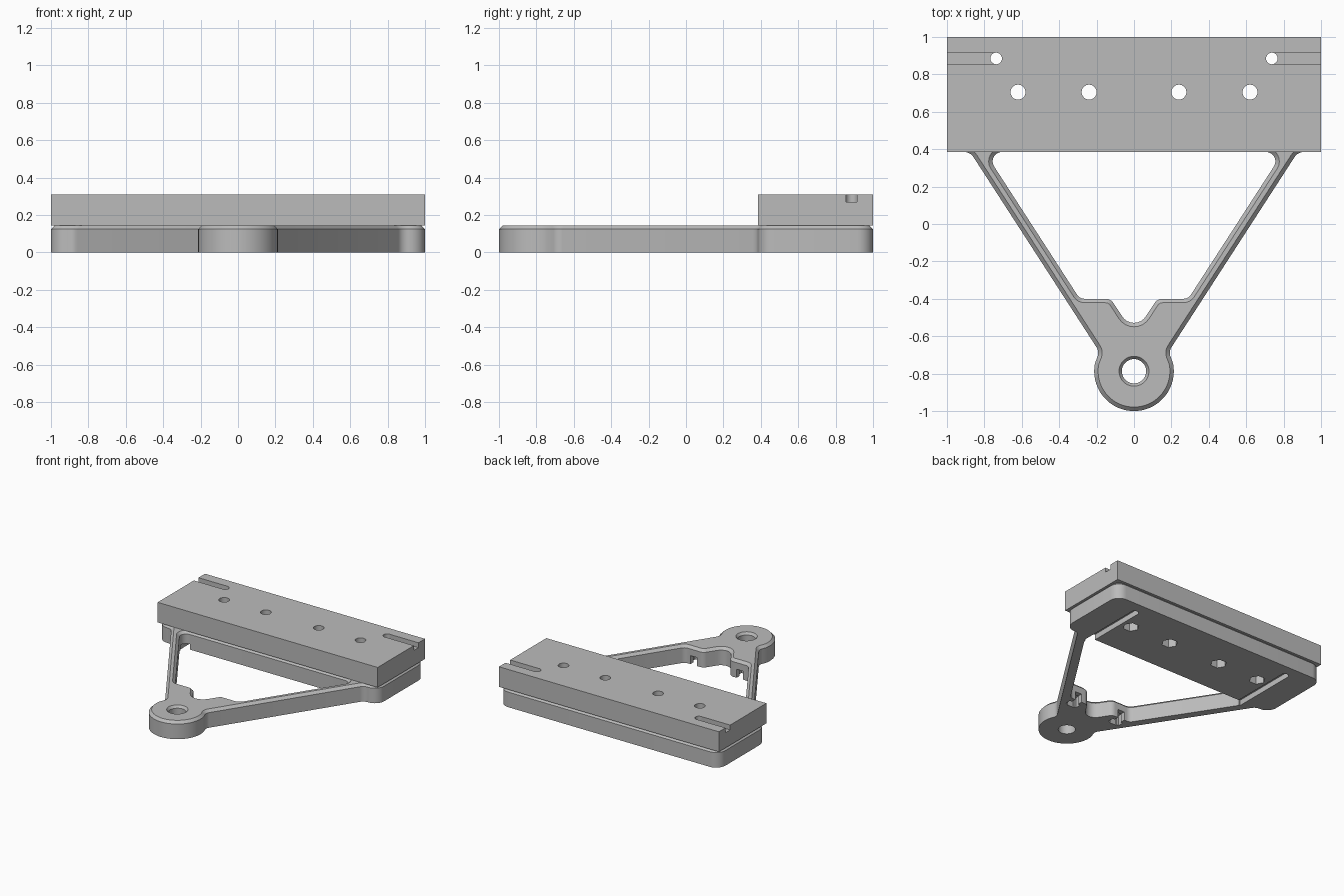
import bpy, bmesh, math
from mathutils import Vector

cube = bpy.data.objects.get("Cube")
if cube:
    bpy.data.objects.remove(cube, do_unlink=True)

grey = bpy.data.materials.new("plain_grey")
grey.use_nodes = True
grey.diffuse_color = (0.5, 0.5, 0.5, 1)
grey.node_tree.nodes["Principled BSDF"].inputs["Base Color"].default_value = (0.5, 0.5, 0.5, 1)

FRAME_TOP, PLATE_TOP, CHAMFER = 0.145, 0.31, 0.021
BACK_EDGE = 0.385
HUB_Y, HUB_R = -0.787, 0.213


def fillet(corners, steps=8):
    """Round each (x, y, radius) corner of a closed outline."""
    out = []
    for i, (x, y, r) in enumerate(corners):
        p = Vector((x, y))
        if r == 0:
            out.append(p)
            continue
        a = (Vector(corners[i - 1][:2]) - p).normalized()
        b = (Vector(corners[(i + 1) % len(corners)][:2]) - p).normalized()
        half = a.angle(b) / 2
        mid = p + (a + b).normalized() * (r / math.sin(half))
        start = p + a * (r / math.tan(half)) - mid
        end = p + b * (r / math.tan(half)) - mid
        sweep = start.angle(end)
        for k in range(steps + 1):
            t = k / steps
            out.append(mid + (start * math.sin((1 - t) * sweep) + end * math.sin(t * sweep)) / math.sin(sweep))
    return out


def mirrored(half):
    """Complete a half outline that runs from x = 0 to x = 0 on the left."""
    return half + [(-x, y, r) for x, y, r in reversed(half) if x > 1e-6]


def offset(points, d):
    """Move a counter-clockwise outline outward by d."""
    out = []
    for i, p in enumerate(points):
        n = []
        for u in (p - points[i - 1], points[(i + 1) % len(points)] - p):
            n.append(Vector((u.y, -u.x)).normalized())
        m = (n[0] + n[1]).normalized()
        out.append(p + m * (d / max(m.dot(n[0]), 0.3)))
    return out


def loft(name, sections):
    """Solid through (outline, z) sections."""
    bm = bmesh.new()
    rings = [[bm.verts.new((p[0], p[1], z)) for p in pts] for pts, z in sections]
    for low, high in zip(rings, rings[1:]):
        for i in range(len(low)):
            bm.faces.new((low[i - 1], low[i], high[i], high[i - 1]))
    bm.faces.new(rings[0])
    bm.faces.new(rings[-1])
    bmesh.ops.recalc_face_normals(bm, faces=bm.faces)
    mesh = bpy.data.meshes.new(name)
    bm.to_mesh(mesh)
    bm.free()
    mesh.materials.append(grey)
    obj = bpy.data.objects.new(name, mesh)
    bpy.context.collection.objects.link(obj)
    return obj


def circle(x, y, r, n=40):
    return [Vector((x + r * math.cos(2 * math.pi * k / n), y + r * math.sin(2 * math.pi * k / n))) for k in range(n)]


def box(name, x0, x1, y0, y1, z0, z1):
    pts = [Vector(p) for p in ((x0, y0), (x1, y0), (x1, y1), (x0, y1))]
    return loft(name, [(pts, z0), (pts, z1)])


def cut(target, cutter):
    cutter.hide_render = True
    mod = target.modifiers.new("cut", "BOOLEAN")
    mod.operation, mod.solver, mod.object = "DIFFERENCE", "EXACT", cutter
    bpy.context.view_layer.objects.active = target
    bpy.ops.object.modifier_apply(modifier=mod.name)
    bpy.data.objects.remove(cutter, do_unlink=True)


def drill(target, x, y, r, z0=-0.1, z1=0.5, n=32):
    pts = circle(x, y, r, n)
    cut(target, loft("drill", [(pts, z0), (pts, z1)]))


# Frame: hub, two arms and rear bar in one chamfered outline
hub_arc = [(HUB_R * math.cos(math.radians(a)), HUB_Y + HUB_R * math.sin(math.radians(a)), 0)
           for a in range(-84, 16, 6)]
outer = fillet(mirrored([(0, HUB_Y - HUB_R, 0)] + hub_arc + [
    (0.185, -0.683, 0.055), (0.876, BACK_EDGE, 0.06),
    (1, BACK_EDGE, 0.085), (1, 1, 0.085)]))
frame = loft("triangular_frame", [
    (outer, 0), (outer, FRAME_TOP - CHAMFER), (offset(outer, -CHAMFER), FRAME_TOP)])

# Open middle with a notch towards the hub
inner = fillet(mirrored([(0, -0.59, 0.075), (0.125, -0.4, 0.05),
                         (0.29, -0.4, 0.05), (0.798, BACK_EDGE, 0.05)]))
wide = offset(inner, CHAMFER)
cut(frame, loft("opening", [(inner, -0.1), (inner, FRAME_TOP - CHAMFER), (wide, FRAME_TOP), (wide, 0.3)]))

# Hub bore with chamfered rim
bore, rim = circle(0, HUB_Y, 0.065), circle(0, HUB_Y, 0.08)
cut(frame, loft("bore", [(bore, -0.1), (bore, FRAME_TOP - 0.02), (rim, FRAME_TOP), (rim, 0.3)]))

# Rear plate
plate = box("rear_plate", -1, 1, BACK_EDGE, 1, FRAME_TOP, PLATE_TOP)

for side in (-1, 1):
    # Bolt holes with hexagonal nut pockets underneath
    for x in (0.24, 0.62):
        drill(plate, side * x, 0.705, 0.04)
        drill(frame, side * x, 0.705, 0.04)
        drill(frame, side * x, 0.705, 0.062, -0.1, 0.07, 6)
    # Cable holes, upper grooves to the ends, lower grooves to the opening
    drill(plate, side * 0.737, 0.885, 0.031)
    drill(frame, side * 0.737, 0.885, 0.031)
    ends = sorted((side * 0.737, side * 1.1))
    cut(plate, box("upper_groove", *ends, 0.855, 0.915, 0.27, 0.5))
    mid = side * 0.737
    cut(frame, box("lower_groove", mid - 0.03, mid + 0.03, 0.33, 0.885, -0.1, 0.045))
    # Stepped pockets under the hub ledges
    mid = side * 0.21
    cut(frame, box("ledge_groove", mid - 0.03, mid + 0.03, -0.5, -0.35, -0.1, 0.07))
    cut(frame, box("ledge_pocket", mid - 0.05, mid + 0.05, -0.49, -0.44, -0.1, 0.085))

# Smooth the rounded walls, keep the edges crisp
bpy.ops.object.select_all(action="DESELECT")
for obj in (frame, plate):
    obj.select_set(True)
bpy.context.view_layer.objects.active = frame
bpy.ops.object.shade_smooth_by_angle(angle=math.radians(25))
